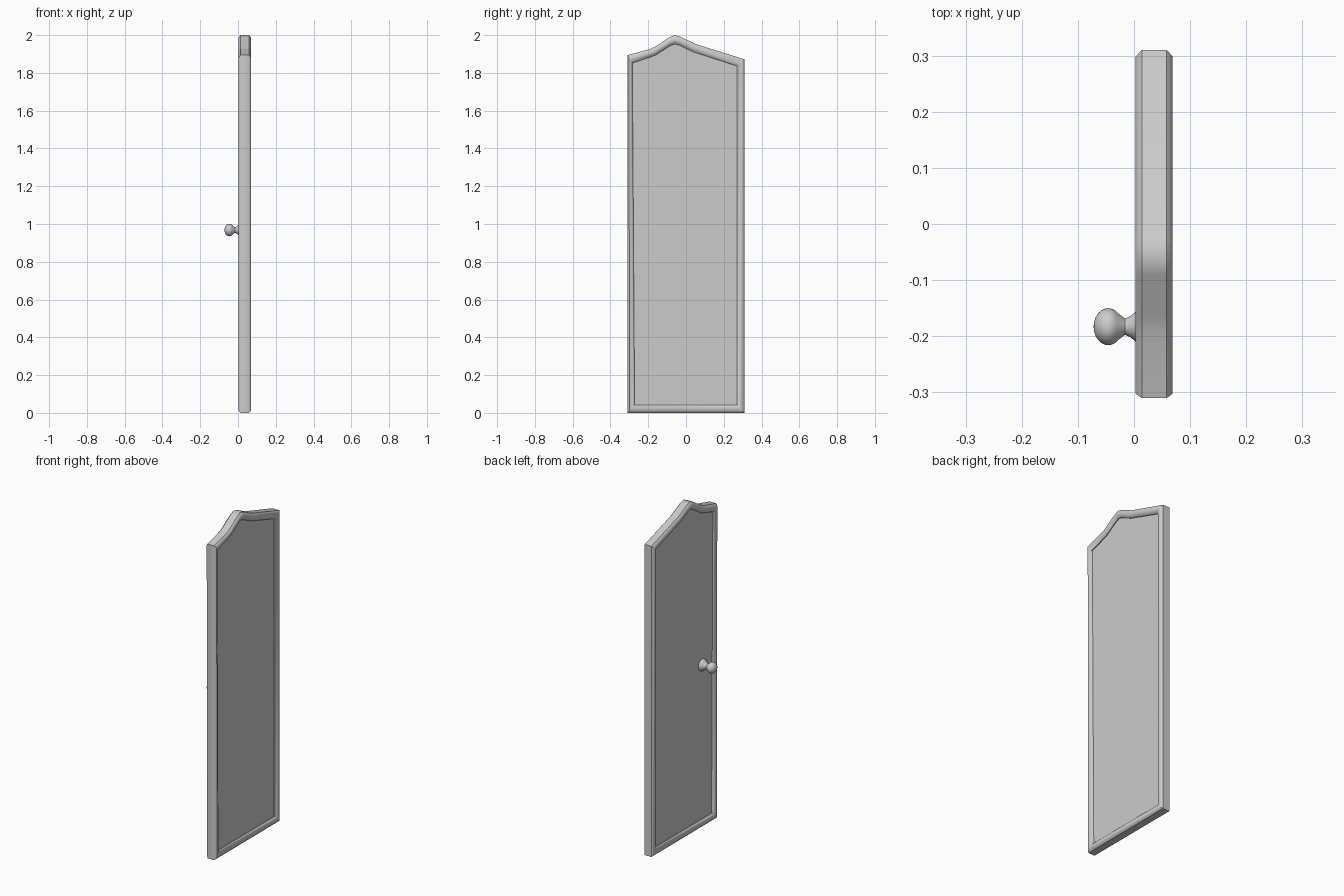
import bpy, bmesh, math
from mathutils import Matrix, Vector

cube = bpy.data.objects.get("Cube")
if cube:
    bpy.data.objects.remove(cube, do_unlink=True)

grey = bpy.data.materials.new("plain grey")
grey.use_nodes = True
colour = (0.6, 0.6, 0.6, 1)
grey.diffuse_color = colour
grey.node_tree.nodes["Principled BSDF"].inputs["Base Color"].default_value = colour

MID = 0.036  # middle of the door thickness


def finish(name, bm, angle):
    bmesh.ops.recalc_face_normals(bm, faces=bm.faces)
    mesh = bpy.data.meshes.new(name)
    bm.to_mesh(mesh)
    bm.free()
    mesh.materials.append(grey)
    obj = bpy.data.objects.new(name, mesh)
    bpy.context.collection.objects.link(obj)
    bpy.ops.object.select_all(action='DESELECT')
    obj.select_set(True)
    bpy.context.view_layer.objects.active = obj
    bpy.ops.object.shade_smooth_by_angle(angle=math.radians(angle))
    return obj


def bridge(bm, a, b):
    for i in range(len(a)):
        j = (i + 1) % len(a)
        bm.faces.new((a[i], a[j], b[j], b[i]))


# Matching outer and inner outlines of the frame, as (y, z)
outer = [(-.31, 0), (-.31, 1.894), (-.195, 1.925), (-.165, 1.938), (-.09, 1.987),
         (-.06, 2.0), (-.03, 1.992), (.05, 1.953), (.31, 1.872), (.31, 0)]
inner = [(-.272, .043), (-.284, 1.852), (-.19, 1.883), (-.16, 1.894), (-.085, 1.943),
         (-.06, 1.953), (-.037, 1.947), (.04, 1.91), (.27, 1.836), (.27, .043)]


def ring(bm, t, x):
    return [bm.verts.new((MID + x, a[0] + t * (b[0] - a[0]), a[1] + t * (b[1] - a[1])))
            for a, b in zip(outer, inner)]


# Frame: bevelled moulding section carried round the outline
side = [(0, .022), (.12, .027), (.3, .033), (.62, .033), (.82, .029), (1, .021)]
section = side + [(t, -x) for t, x in reversed(side)]
bm = bmesh.new()
rings = [ring(bm, t, x) for t, x in section]
for k, r in enumerate(rings):
    bridge(bm, r, rings[(k + 1) % len(rings)])
finish("door_frame", bm, 40)

# Panel: thin slab set into the frame
bm = bmesh.new()
front, back = ring(bm, .97, .016), ring(bm, .97, -.016)
bridge(bm, front, back)
bm.faces.new(front)
bm.faces.new(back)
finish("door_panel", bm, 30)

# Knob: flared foot, slim neck and flattened ball, turned about the x axis
profile = [(.024, 0), (.024, .036), (.014, .035), (.003, .027), (-.006, .019), (-.016, .0145)]
for k in range(1, 11):
    a = math.radians(30 + 15 * k)
    profile.append((-.046 + .026 * math.cos(a), .033 * math.sin(a)))
bm = bmesh.new()
verts = [bm.verts.new((x, 0, r)) for x, r in profile]
edges = [bm.edges.new(pair) for pair in zip(verts, verts[1:])]
bmesh.ops.spin(bm, geom=verts + edges, cent=(0, 0, 0), axis=(1, 0, 0),
               angle=math.tau, steps=32, use_duplicate=False)
bmesh.ops.remove_doubles(bm, verts=bm.verts, dist=1e-5)
bmesh.ops.translate(bm, verts=bm.verts, vec=(0, -.183, .968))
finish("door_knob", bm, 60)
